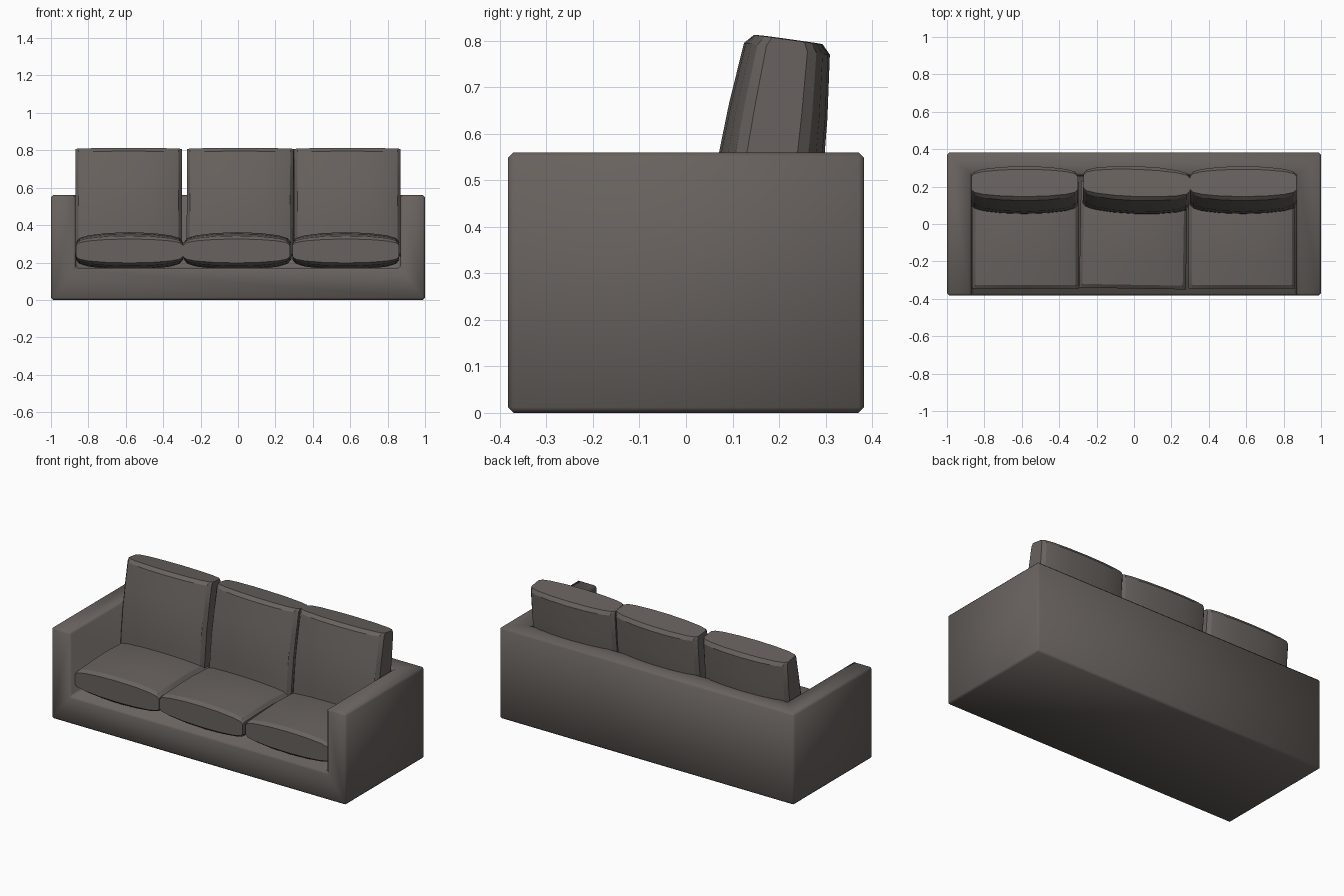
import bpy, bmesh
from math import radians

if "Cube" in bpy.data.objects:
    bpy.data.objects.remove(bpy.data.objects["Cube"])

# Dark warm grey upholstery
fabric = bpy.data.materials.new("upholstery")
fabric.diffuse_color = (0.138, 0.122, 0.112, 1)
fabric.use_nodes = True
fabric.node_tree.nodes["Principled BSDF"].inputs["Base Color"].default_value = fabric.diffuse_color


def box(name, lo, hi):
    bm = bmesh.new()
    bmesh.ops.create_cube(bm, size=1)
    for v in bm.verts:
        v.co = [l + (c + 0.5) * (h - l) for c, l, h in zip(v.co, lo, hi)]
    me = bpy.data.meshes.new(name)
    bm.to_mesh(me)
    bm.free()
    me.materials.append(fabric)
    ob = bpy.data.objects.new(name, me)
    bpy.context.collection.objects.link(ob)
    return ob


def activate(ob):
    bpy.ops.object.select_all(action='DESELECT')
    ob.select_set(True)
    bpy.context.view_layer.objects.active = ob


# Frame: solid block with the seating well cut out, edges chamfered
frame = box("sofa_frame", (-1, -0.383, 0), (1, 0.383, 0.56))
well = box("well_cutter", (-0.868, -0.6, 0.17), (0.868, 0.26, 0.9))
well.hide_render = True
cut = frame.modifiers.new("well", 'BOOLEAN')
cut.operation = 'DIFFERENCE'
cut.solver = 'EXACT'
cut.object = well
bev = frame.modifiers.new("edges", 'BEVEL')
bev.width = 0.012
bev.segments = 1
bev.limit_method = 'ANGLE'
activate(frame)
for m in ("well", "edges"):
    bpy.ops.object.modifier_apply(modifier=m)
bpy.data.objects.remove(well)
bpy.ops.object.shade_smooth_by_angle(angle=radians(50))

# Cushion mesh: lens-shaped across its width, tapering to chamfered ends
half_cols = [(0.285, 0.055), (0.268, 0.079), (0.22, 0.096), (0.12, 0.110)]
cols = [(-u, h) for u, h in half_cols] + [(0, 0.115)] + half_cols[::-1]
half_rows = [(0.285, 0.64), (0.265, 0.81), (0.13, 0.93)]
rows = [(-v, s) for v, s in half_rows] + [(0, 1)] + half_rows[::-1]

bm = bmesh.new()
rings = []
for v, s in rows:
    upper = [bm.verts.new((u, v, h * s)) for u, h in cols]
    lower = [bm.verts.new((u, v, -h * s)) for u, h in reversed(cols)]
    rings.append(upper + lower)
for a, b in zip(rings, rings[1:]):
    n = len(a)
    for i in range(n):
        j = (i + 1) % n
        bm.faces.new((a[i], a[j], b[j], b[i]))
bm.faces.new(rings[0])
bm.faces.new(rings[-1])
bmesh.ops.recalc_face_normals(bm, faces=bm.faces)
cushion = bpy.data.meshes.new("cushion")
bm.to_mesh(cushion)
bm.free()
cushion.materials.append(fabric)


def place(name, loc, rot, thick=1.0):
    ob = bpy.data.objects.new(name, cushion.copy())
    bpy.context.collection.objects.link(ob)
    ob.location = loc
    ob.rotation_euler = [radians(r) for r in rot]
    ob.scale.z = thick
    activate(ob)
    bpy.ops.object.shade_smooth_by_angle(angle=radians(30))


# Seat and back cushions, the middle pair slightly askew
for side, sx, bx, seat_turn, back_turn in (("left", -0.58, -0.585, 0, 0),
                                           ("middle", -0.003, 0.013, -1, -2),
                                           ("right", 0.577, 0.585, 0, 0)):
    place("seat_cushion_" + side, (sx, -0.06, 0.262), (0, 0, seat_turn), 0.87)
    place("back_cushion_" + side, (bx, 0.180, 0.520), (82, 0, back_turn))
